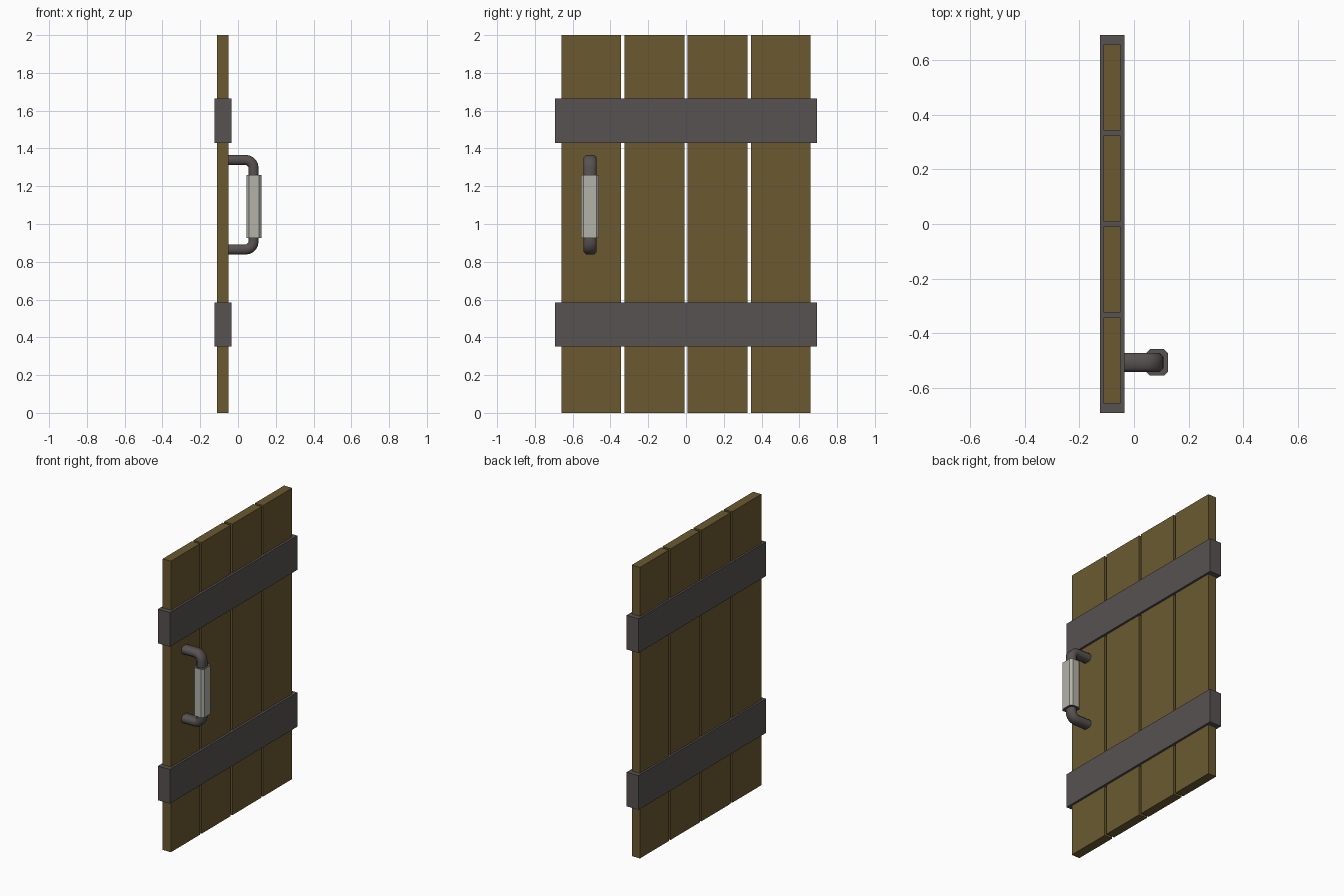
import bpy, bmesh, math
from mathutils import Vector

if "Cube" in bpy.data.objects:
    bpy.data.objects.remove(bpy.data.objects["Cube"])


def material(name, rgb):
    m = bpy.data.materials.new(name)
    m.diffuse_color = (*rgb, 1)
    m.use_nodes = True
    m.node_tree.nodes["Principled BSDF"].inputs["Base Color"].default_value = m.diffuse_color
    return m


WOOD = material("wood", (0.147, 0.102, 0.030))
IRON = material("dark_iron", (0.098, 0.084, 0.084))
PALE = material("pale_grip", (0.45, 0.45, 0.40))


def finish(name, bm, *mats):
    bmesh.ops.recalc_face_normals(bm, faces=bm.faces)
    me = bpy.data.meshes.new(name)
    bm.to_mesh(me)
    bm.free()
    for m in mats:
        me.materials.append(m)
    ob = bpy.data.objects.new(name, me)
    bpy.context.collection.objects.link(ob)
    return ob


def box(name, centre, size, mat):
    bm = bmesh.new()
    bmesh.ops.create_cube(bm, size=1)
    bmesh.ops.scale(bm, vec=size, verts=bm.verts)
    bmesh.ops.translate(bm, vec=centre, verts=bm.verts)
    return finish(name, bm, mat)


def octagon(w, d, c):
    """Rectangle w x d with corners cut by c."""
    a, b = w / 2, d / 2
    return [(a, b - c), (a - c, b), (c - a, b), (-a, b - c),
            (-a, c - b), (c - a, -b), (a - c, -b), (a, c - b)]


def sweep(name, path, section, *mats):
    """Sweep a section along (point, normal) pairs in the xz plane at y = HY."""
    bm = bmesh.new()
    rings = []
    for p, n in path:
        rings.append([bm.verts.new(p + n * u + Vector((0, v, 0))) for u, v in section])
    k = len(section)
    for r, s in zip(rings, rings[1:]):
        for i in range(k):
            bm.faces.new((r[i], r[(i + 1) % k], s[(i + 1) % k], s[i]))
    for cap in (rings[0], rings[-1]):
        bm.faces.new(cap).material_index = len(mats) - 1
    return finish(name, bm, *mats)


# Four vertical planks
for i in range(4):
    box(f"plank_{i + 1}", (-0.08, -0.501 + 0.334 * i, 1.0), (0.062, 0.316, 2.0), WOOD)

# Two iron bands wrapped around the planks
for name, z in (("lower_band", 0.468), ("upper_band", 1.546)):
    box(name, (-0.079, 0, z), (0.09, 1.385, 0.235), IRON)

# Bent handle bar
HY, HX, ZMID, ZHALF, R = -0.508, 0.082, 1.102, 0.237, 0.043
path = [(Vector((-0.055, HY, ZMID - ZHALF)), Vector((0, 0, -1)))]
for sign in (-1, 1):
    arc = []
    for j in range(6):
        a = math.radians(18 * j)
        n = Vector((math.sin(a), 0, sign * math.cos(a)))
        arc.append((Vector((HX - R, HY, ZMID + sign * (ZHALF - R))) + n * R, n))
    path += arc if sign < 0 else arc[::-1]
path.append((Vector((-0.055, HY, ZMID + ZHALF)), Vector((0, 0, 1))))
bar = sweep("handle_bar", path, octagon(0.054, 0.071, 0.015), IRON)
bpy.context.view_layer.objects.active = bar
bar.select_set(True)
bpy.ops.object.shade_smooth_by_angle(angle=math.radians(50))

# Pale grip sleeve with dark ends
X = Vector((1, 0, 0))
sweep("handle_grip", [(Vector((0.084, HY, z)), X) for z in (0.927, 1.259)],
      octagon(0.08, 0.097, 0.014), PALE, IRON)
